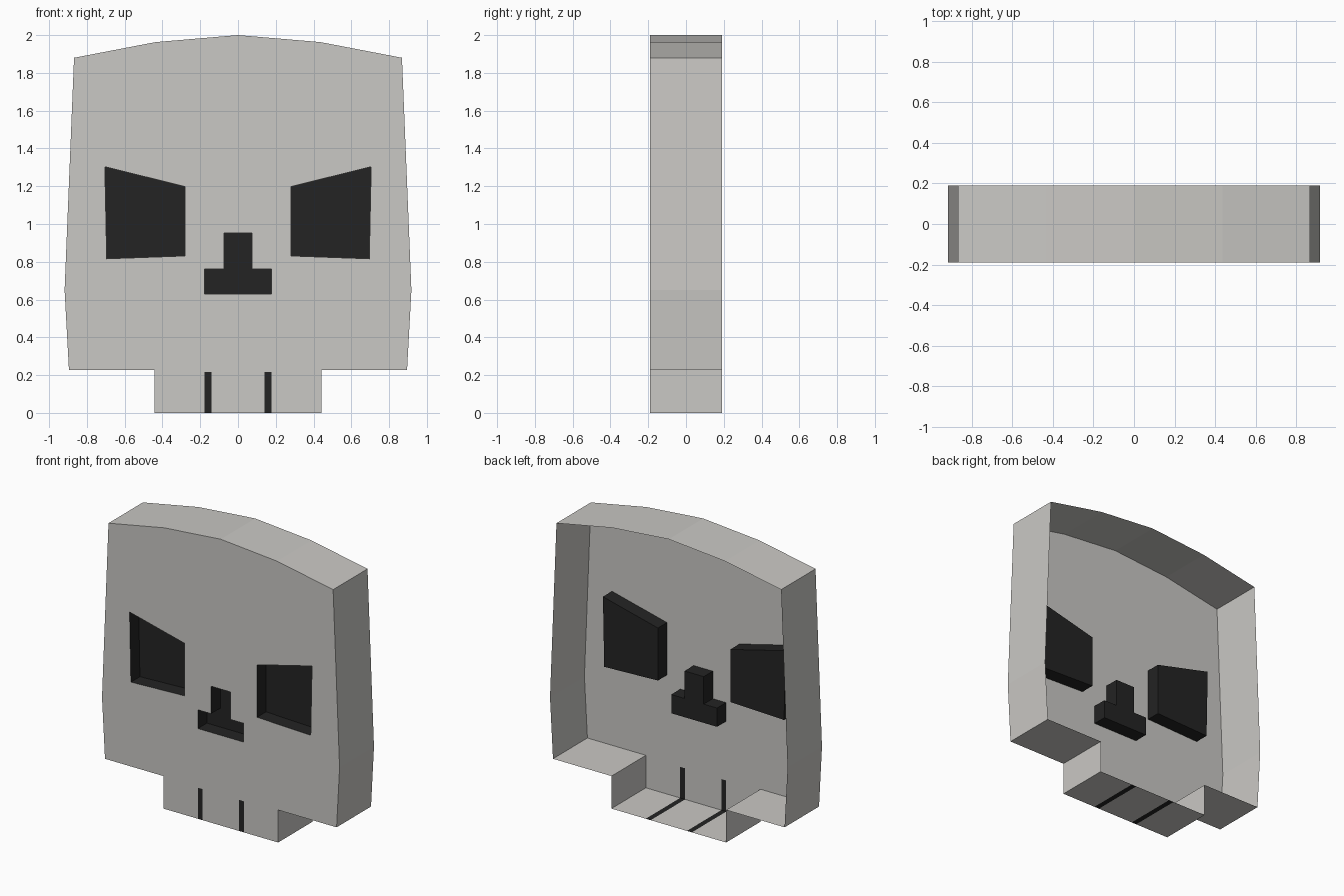
import bpy, bmesh

if "Cube" in bpy.data.objects:
    bpy.data.objects.remove(bpy.data.objects["Cube"])

FRONT, BACK, SOCKET = -0.19, 0.19, -0.09   # y of the face plate, open back, socket floors


def material(name, rgb):
    m = bpy.data.materials.new(name)
    m.diffuse_color = (*rgb, 1)
    m.use_nodes = True
    m.node_tree.nodes["Principled BSDF"].inputs["Base Color"].default_value = m.diffuse_color
    return m


BONE = material("bone grey", (0.59, 0.58, 0.555))
BLACK = material("hollow black", (0.017, 0.017, 0.017))


def mirrored(half):
    """Complete a right-half profile (top to bottom) into a closed outline."""
    return half + [(-x, z) for x, z in reversed(half) if x > 0]


def verts_at(bm, pts, y):
    return [bm.verts.new((x, y, z)) for x, z in pts]


def walls(bm, a, b, skip=lambda p, q: False):
    """Quads joining two matching closed loops."""
    for i in range(len(a)):
        j = (i + 1) % len(a)
        if not skip(a[i].co, a[j].co):
            bm.faces.new((a[i], a[j], b[j], b[i]))


def finish(name, bm, mat):
    """Point all face normals so that the faces seen from the front look to -y."""
    bmesh.ops.recalc_face_normals(bm, faces=bm.faces)
    if sum(f.normal.y * f.calc_area() for f in bm.faces) > 0:
        bmesh.ops.reverse_faces(bm, faces=bm.faces)
    me = bpy.data.meshes.new(name)
    bm.to_mesh(me)
    bm.free()
    me.materials.append(mat)
    ob = bpy.data.objects.new(name, me)
    bpy.context.collection.objects.link(ob)


# Profiles (x, z)
GAP_IN, GAP_OUT, GAP_TOP = 0.14, 0.178, 0.217
outline = mirrored([(0, 2), (0.436, 1.963), (0.868, 1.88), (0.918, 0.65), (0.895, 0.227),
                    (0.443, 0.227), (0.443, 0), (GAP_OUT, 0), (GAP_OUT, GAP_TOP),
                    (GAP_IN, GAP_TOP), (GAP_IN, 0)])
eye = [(0.28, 1.198), (0.705, 1.303), (0.695, 0.816), (0.28, 0.831)]
eye_left = [(-x, z) for x, z in eye]
nose = mirrored([(0.074, 0.953), (0.074, 0.761), (0.177, 0.761), (0.177, 0.63)])

# Skull: face plate with holes, rim running back, open behind
bm = bmesh.new()
edges = []
for pts in (outline, eye, eye_left, nose):
    loop = verts_at(bm, pts, FRONT)
    edges += [bm.edges.new((loop[i - 1], loop[i])) for i in range(len(loop))]
    if pts is outline:
        rim = loop
bmesh.ops.triangle_fill(bm, use_beauty=True, edges=edges, normal=(0, -1, 0))


def in_gap(p, q):
    return max(p.z, q.z) < 0.22 and max(abs(p.x), abs(q.x)) < GAP_OUT + 0.01 \
        and max(p.z, q.z) > 0.1


walls(bm, rim, verts_at(bm, outline, BACK), in_gap)
finish("skull_shell", bm, BONE)

# Recessed eye and nose sockets
for name, pts in (("eye_socket_right", eye), ("eye_socket_left", eye_left), ("nose_socket", nose)):
    bm = bmesh.new()
    floor = verts_at(bm, pts, SOCKET)
    walls(bm, verts_at(bm, pts, FRONT), floor)
    bm.faces.new(floor)
    finish(name, bm, BLACK)

# Tooth gaps: flush strip down the face and back along the underside
for name, s in (("tooth_gap_right", 1), ("tooth_gap_left", -1)):
    bm = bmesh.new()
    a, b = [[bm.verts.new((s * x, y, z)) for y, z in ((FRONT, GAP_TOP), (FRONT, 0), (BACK, 0))]
            for x in (GAP_IN, GAP_OUT)]
    for i in range(2):
        bm.faces.new((a[i], a[i + 1], b[i + 1], b[i]))
    finish(name, bm, BLACK)
